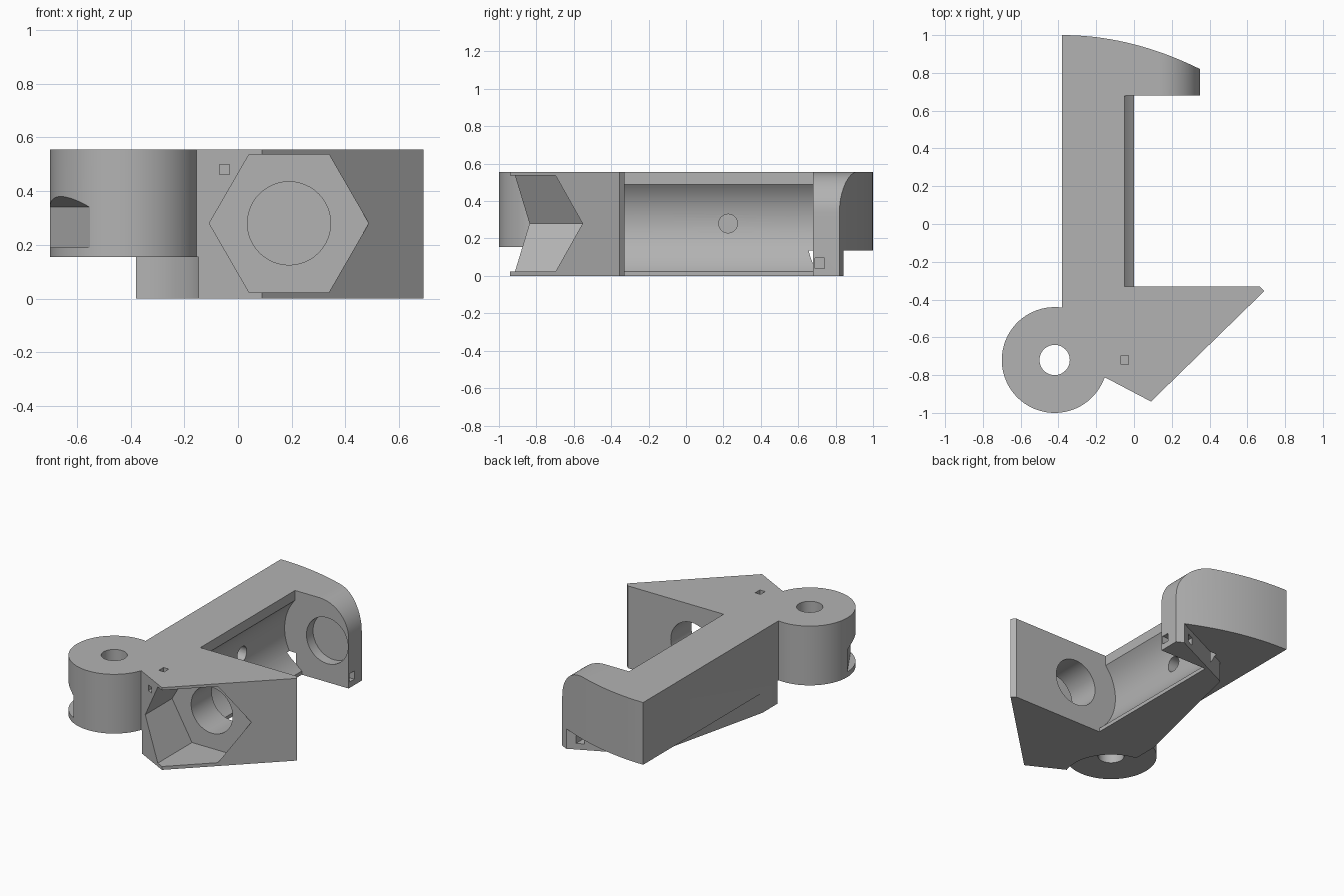
import bpy, bmesh
from math import cos, sin, radians
from mathutils import Vector

if "Cube" in bpy.data.objects:
    bpy.data.objects.remove(bpy.data.objects["Cube"])

X, Y, Z = Vector((1, 0, 0)), Vector((0, 1, 0)), Vector((0, 0, 1))
ORIGIN = Vector((0, 0, 0))

grey = bpy.data.materials.new("plain grey")
grey.use_nodes = True
colour = (0.45, 0.45, 0.45, 1)
grey.diffuse_color = colour
grey.node_tree.nodes["Principled BSDF"].inputs["Base Color"].default_value = colour


def arc(cx, cy, r, start, end, steps):
    """Points on an arc, angles in degrees."""
    angles = [radians(start + (end - start) * i / steps) for i in range(steps + 1)]
    return [(cx + r * cos(a), cy + r * sin(a)) for a in angles]


def circle(cx, cy, r, sides=48, turn=0):
    return arc(cx, cy, r, turn, turn + 360, sides)[:-1]


def prism(name, profile, low, high, u=X, v=Y, axis=Z, origin=ORIGIN):
    """Extrude a profile drawn in the u, v plane along an axis."""
    bm = bmesh.new()
    bottom = [bm.verts.new(origin + u * a + v * b + axis * low) for a, b in profile]
    top = [bm.verts.new(origin + u * a + v * b + axis * high) for a, b in profile]
    bm.faces.new(bottom[::-1])
    bm.faces.new(top)
    for i in range(len(profile)):
        j = (i + 1) % len(profile)
        bm.faces.new((bottom[i], bottom[j], top[j], top[i]))
    bmesh.ops.recalc_face_normals(bm, faces=bm.faces)
    mesh = bpy.data.meshes.new(name)
    bm.to_mesh(mesh)
    bm.free()
    mesh.materials.append(grey)
    obj = bpy.data.objects.new(name, mesh)
    bpy.context.collection.objects.link(obj)
    return obj


def along_y(name, profile, low, high):
    return prism(name, profile, low, high, X, Z, Y)


def box(name, x0, x1, y0, y1, z0, z1):
    return prism(name, [(x0, y0), (x1, y0), (x1, y1), (x0, y1)], z0, z1)


# Bracket plan: pivot boss, pointed foot, long arm and curved end
BOSS = (-0.42, -0.72)
HEIGHT = 0.555
plan = arc(*BOSS, 0.28, 81.8, 341, 56)
plan += [(0.09, -0.94), (0.69, -0.355), (0.535, -0.2), (0.35, -0.2)]
plan += [(x, 1 - (x + 0.38) ** 2 / 2.96) for x in [0.35 - 0.73 * i / 20 for i in range(21)]]
bracket = prism("bracket", plan, 0, HEIGHT)

cutters = []

# Round cradle between foot and arm end
AX, AZ = 0.19, 0.28
cradle = [(-0.05, 0.7)] + arc(AX, AZ, 0.318, 139, 233.5, 32) + [(0, -0.1), (1, -0.1), (1, 0.7)]
cutters.append(along_y("cradle_cut", cradle, -0.33, 0.68))

# Rounded upper corner of the arm end
corner = arc(0.13, 0.335, 0.22, 90, 0, 20) + [(0.5, 0.335), (0.5, 0.7), (0.13, 0.7)]
cutters.append(along_y("corner_cut", corner, 0.5, 1.2))

# Shaft hole through the foot, hexagonal pocket, and recess in the arm end
cutters.append(along_y("shaft_cut", circle(AX, AZ, 0.155), -0.7, -0.2))
cutters.append(along_y("hex_cut", circle(AX, AZ, 0.297, 6), -1.2, -0.55))
cutters.append(along_y("recess_cut", circle(AX, AZ, 0.155), 0.5, 0.75))

# Blind screw hole in the cradle wall
cutters.append(prism("screw_cut", circle(0.225, AZ, 0.05, 32), -0.25, 0.1, Y, Z, X))

# Pivot hole, and clearance below the boss
cutters.append(prism("pivot_cut", circle(*BOSS, 0.08), -0.2, 0.8))
cutters.append(prism("clearance_cut", circle(*BOSS, 0.29, 72), -0.1, 0.155))

# Step along the outer lower edge of the arm
step = [(-0.17, 0.62), (0.5, 0.934), (0.5, 1.2), (-0.7, 1.2), (-0.7, -0.78), (-0.5, -0.78)]
cutters.append(prism("step_cut", step, -0.1, 0.135))

# Flat notch with a sloping roof on the side of the boss
chord = Vector((0.15, -0.25, 0)).normalized()
notch = [(0, 0.19), (0, 0.34), (0.1, 0.44), (0.1, 0.19)]
cutters.append(prism("notch_cut", notch, -0.3, 0.3, Vector((chord.y, -chord.x, 0)), Z, chord,
                     Vector((-0.625, -0.845, 0))))

# Small square channels in the foot and arm tip
cutters.append(box("foot_channel_down", -0.07, -0.03, -0.745, -0.695, 0.46, 0.7))
cutters.append(box("foot_channel_out", -0.069, -0.031, -1, -0.7, 0.461, 0.499))
cutters.append(box("tip_channel_side", 0.2, 0.5, 0.69, 0.74, 0.04, 0.095))
cutters.append(box("tip_channel_back", 0.201, 0.25, 0.7, 1, 0.041, 0.094))

bpy.context.view_layer.objects.active = bracket
for cutter in cutters:
    cutter.hide_render = True
    mod = bracket.modifiers.new(cutter.name, "BOOLEAN")
    mod.operation = "DIFFERENCE"
    mod.solver = "EXACT"
    mod.object = cutter
    bpy.ops.object.modifier_apply(modifier=mod.name)
    bpy.data.objects.remove(cutter)

# Smooth the round faces, keep edges sharp
bpy.ops.object.select_all(action="DESELECT")
bracket.select_set(True)
bpy.ops.object.shade_smooth_by_angle(angle=radians(25))
